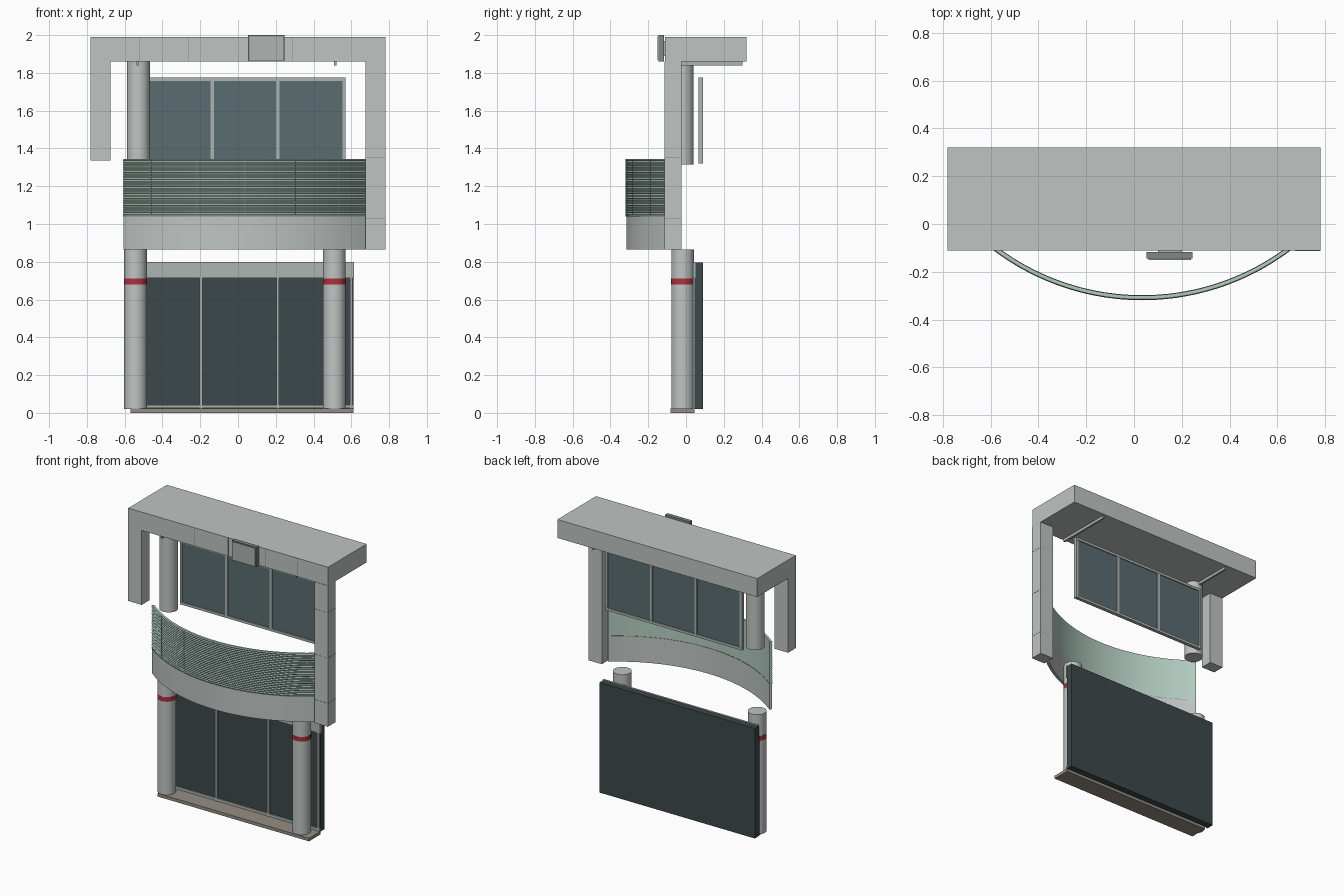
import bpy, bmesh, math

if "Cube" in bpy.data.objects:
    bpy.data.objects.remove(bpy.data.objects["Cube"])


def material(name, rgb):
    m = bpy.data.materials.new(name)
    m.diffuse_color = (*rgb, 1)
    m.use_nodes = True
    m.node_tree.nodes["Principled BSDF"].inputs["Base Color"].default_value = m.diffuse_color
    return m


BODY = material("pale_grey", (0.52, 0.56, 0.55))
FRAME = material("frame_grey", (0.42, 0.46, 0.45))
SEAM = material("seam_grey", (0.22, 0.25, 0.25))
GREEN = material("pale_green", (0.45, 0.61, 0.54))
RED = material("red", (0.42, 0.03, 0.045))
STONE = material("stone", (0.30, 0.27, 0.23))
DARK = material("dark_glass", (0.045, 0.065, 0.07))
GLASS = material("upper_glass", (0.10, 0.15, 0.16))


def finish(name, bm, mat, smooth=False):
    bmesh.ops.recalc_face_normals(bm, faces=bm.faces)
    me = bpy.data.meshes.new(name)
    bm.to_mesh(me)
    bm.free()
    me.materials.append(mat)
    ob = bpy.data.objects.new(name, me)
    bpy.context.collection.objects.link(ob)
    if smooth:
        bpy.ops.object.select_all(action='DESELECT')
        ob.select_set(True)
        bpy.context.view_layer.objects.active = ob
        bpy.ops.object.shade_smooth_by_angle(angle=math.radians(30))
    return ob


def box(name, x, y, z, mat):
    bm = bmesh.new()
    bmesh.ops.create_cube(bm, size=1)
    for v in bm.verts:
        v.co = [a[0] + (c + 0.5) * (a[1] - a[0]) for a, c in zip((x, y, z), v.co)]
    return finish(name, bm, mat)


def cylinder(name, x, y, r, z, mat):
    bm = bmesh.new()
    bmesh.ops.create_cone(bm, cap_ends=True, segments=40, radius1=r, radius2=r, depth=z[1] - z[0])
    bmesh.ops.translate(bm, verts=bm.verts, vec=(x, y, sum(z) / 2))
    return finish(name, bm, mat, True)


# Balcony arc, seen in plan
CX, CY, R, HALF = 0.034, 0.714, 1.03, 0.672


def arc(name, profile, a0, a1, n, mat):
    """Sweep a closed (radius, z) profile round the balcony arc."""
    bm = bmesh.new()
    rings = []
    for i in range(n + 1):
        a = a0 + (a1 - a0) * i / n
        rings.append([bm.verts.new((CX + r * math.sin(a), CY - r * math.cos(a), z)) for r, z in profile])
    k = len(profile)
    for p, q in zip(rings, rings[1:]):
        for j in range(k):
            bm.faces.new((p[j], p[(j + 1) % k], q[(j + 1) % k], q[j]))
    bm.faces.new(rings[0])
    bm.faces.new(rings[-1][::-1])
    return finish(name, bm, mat, True)


def rect(r0, r1, z0, z1):
    return [(r0, z0), (r1, z0), (r1, z1), (r0, z1)]


# Roof slab, blank sign plate and the two legs
box("roof_slab", (-0.78, 0.78), (-0.11, 0.32), (1.86, 1.99), BODY)
box("sign_border", (0.053, 0.245), (-0.145, -0.117), (1.86, 2.0), SEAM)
box("sign_plate", (0.06, 0.238), (-0.15, -0.14), (1.867, 1.993), FRAME)
box("sign_bracket", (0.1, 0.2), (-0.118, -0.109), (1.89, 1.97), FRAME)
box("left_leg", (-0.78, -0.675), (-0.11, -0.025), (1.335, 1.86), BODY)
box("right_leg", (0.675, 0.78), (-0.113, -0.025), (0.865, 1.86), BODY)
for x in (-0.52, -0.26, 0.0, 0.29, 0.54):
    box("roof_seam", (x - 0.001, x + 0.001), (-0.111, -0.109), (1.86, 1.99), SEAM)
for z in (1.67, 1.35, 1.03):
    box("leg_seam", (0.675, 0.781), (-0.114, -0.025), (z - 0.001, z + 0.001), SEAM)

# Rods under the roof
for x in (-0.53, 0.515):
    box("ceiling_rod", (x - 0.007, x + 0.007), (-0.1, 0.30), (1.84, 1.86), FRAME)

# Columns with red bands
cylinder("upper_column", -0.527, -0.02, 0.06, (1.315, 1.86), BODY)
for x in (-0.543, 0.51):
    cylinder("lower_column", x, -0.018, 0.06, (0.02, 0.865), BODY)
    cylinder("red_band", x, -0.018, 0.0612, (0.68, 0.712), RED)

# Curved balcony: plain lower band, ribbed upper band, panel joints
arc("balcony_band", rect(R - 0.018, R, 0.865, 1.045), -HALF, HALF, 48, BODY)
RIBS = 24
ribbed = [(R - 0.016, 1.345), (R - 0.016, 1.045)]
for i in range(RIBS):
    z = 1.045 + 0.3 * i / RIBS
    ribbed += [(R - 0.001, z), (R + 0.003, z + 0.15 / RIBS)]
ribbed.append((R - 0.001, 1.345))
arc("balcony_ribbed_panel", ribbed, -HALF, HALF, 48, GREEN)
for a in (-0.5, -0.25, 0.0, 0.265, 0.505):
    arc("panel_joint", rect(R - 0.002, R + 0.0035, 1.046, 1.344), a - 0.0012, a + 0.0012, 1, SEAM)
arc("balcony_ledge", rect(R - 0.018, R + 0.003, 1.041, 1.047), -HALF, HALF, 48, SEAM)


# Upper window
box("upper_pane", (-0.49, 0.56), (0.072, 0.083), (1.33, 1.765), GLASS)
for z in (1.32, 1.757):
    box("upper_window_rail", (-0.50, 0.57), (0.065, 0.09), (z, z + 0.018), FRAME)
for x in (-0.491, -0.137, 0.21, 0.561):
    box("upper_window_post", (x - 0.009, x + 0.009), (0.0655, 0.0895), (1.338, 1.757), FRAME)

# Lower shopfront
box("lower_pane", (-0.60, 0.612), (0.045, 0.09), (0.02, 0.797), DARK)
box("lower_header", (-0.59, 0.615), (0.036, 0.05), (0.715, 0.80), FRAME)
box("lower_sill_rail", (-0.59, 0.612), (0.036, 0.05), (0.025, 0.043), FRAME)
for x in (-0.592, -0.196, 0.21, 0.60):
    box("lower_window_post", (x - 0.007, x + 0.007), (0.036, 0.05), (0.02, 0.715), FRAME)

# Doorstep
box("doorstep", (-0.57, 0.612), (-0.082, 0.045), (0.0, 0.022), STONE)
